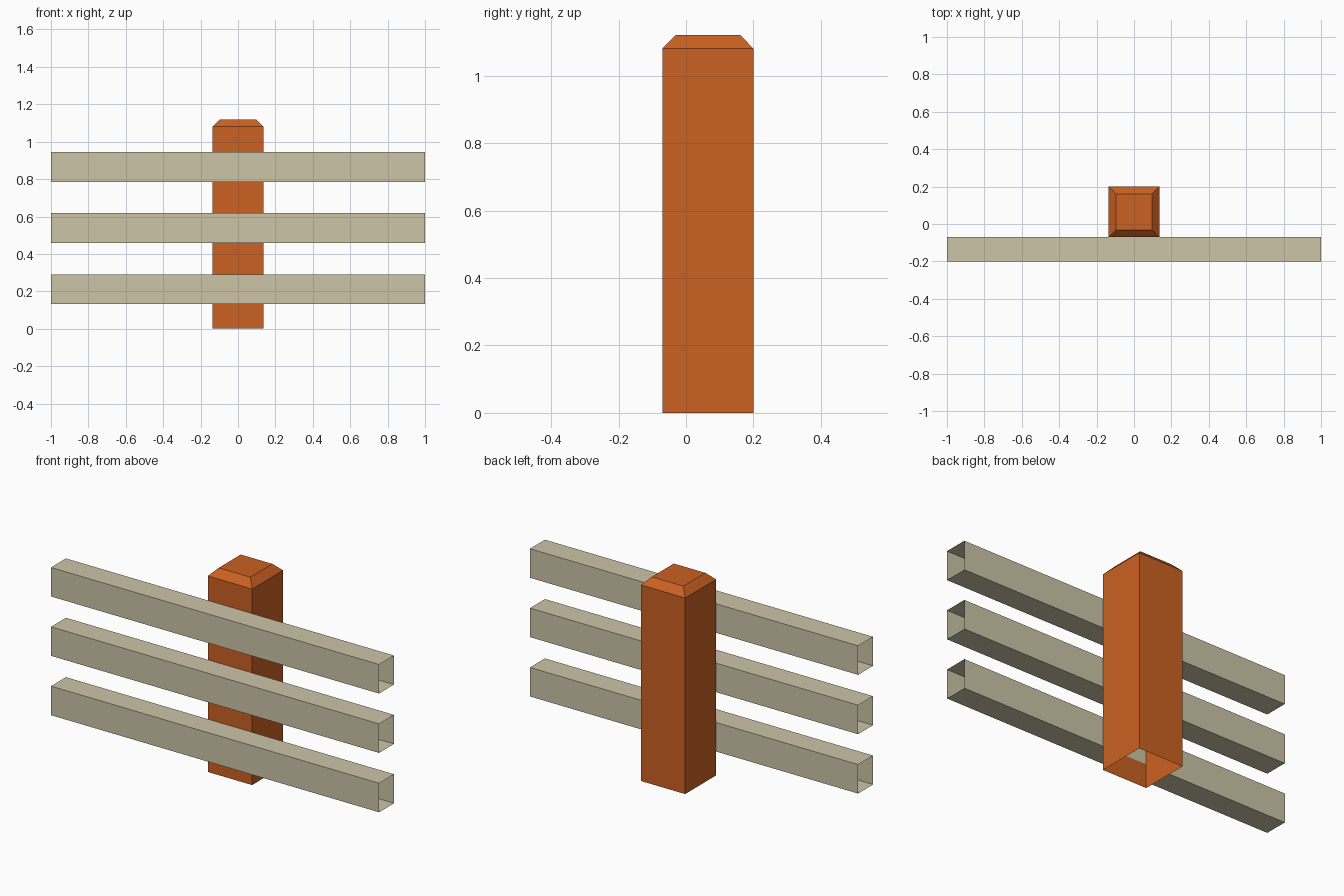
import bpy, bmesh

if "Cube" in bpy.data.objects:
    bpy.data.objects.remove(bpy.data.objects["Cube"])


def material(name, rgb):
    m = bpy.data.materials.new(name)
    m.diffuse_color = (*rgb, 1)
    m.use_nodes = True
    m.node_tree.nodes["Principled BSDF"].inputs["Base Color"].default_value = m.diffuse_color
    return m


def loft(name, rings, mat, cap_end=False):
    """Skin matching rings of points; optionally close the last ring."""
    bm = bmesh.new()
    loops = [[bm.verts.new(p) for p in ring] for ring in rings]
    for a, b in zip(loops, loops[1:]):
        n = len(a)
        for i in range(n):
            j = (i + 1) % n
            bm.faces.new((a[i], a[j], b[j], b[i]))
    if cap_end:
        bm.faces.new(loops[-1])
    mesh = bpy.data.meshes.new(name)
    bm.to_mesh(mesh)
    bm.free()
    mesh.materials.append(mat)
    obj = bpy.data.objects.new(name, mesh)
    bpy.context.collection.objects.link(obj)
    return obj


orange_wood = material("orange_wood", (0.60, 0.119, 0.016))
pale_wood = material("pale_wood", (0.61, 0.555, 0.388))


# Post: square, open underneath, with a chamfered top
def square(half, z, cy=0.065):
    return [(x * half, cy + y * half, z)
            for x, y in ((-1, -1), (1, -1), (1, 1), (-1, 1))]


loft("post", [square(0.135, 0), square(0.135, 1.08), square(0.096, 1.12)],
     orange_wood, cap_end=True)


# Rails: three boards across the front, open at both ends
def section(x, z):
    return [(x, y, z + h) for y, h in
            ((-0.20, -0.08), (-0.07, -0.08), (-0.07, 0.08), (-0.20, 0.08))]


for name, z in (("lower_rail", 0.211), ("middle_rail", 0.538), ("upper_rail", 0.865)):
    loft(name, [section(-1, z), section(1, z)], pale_wood)
